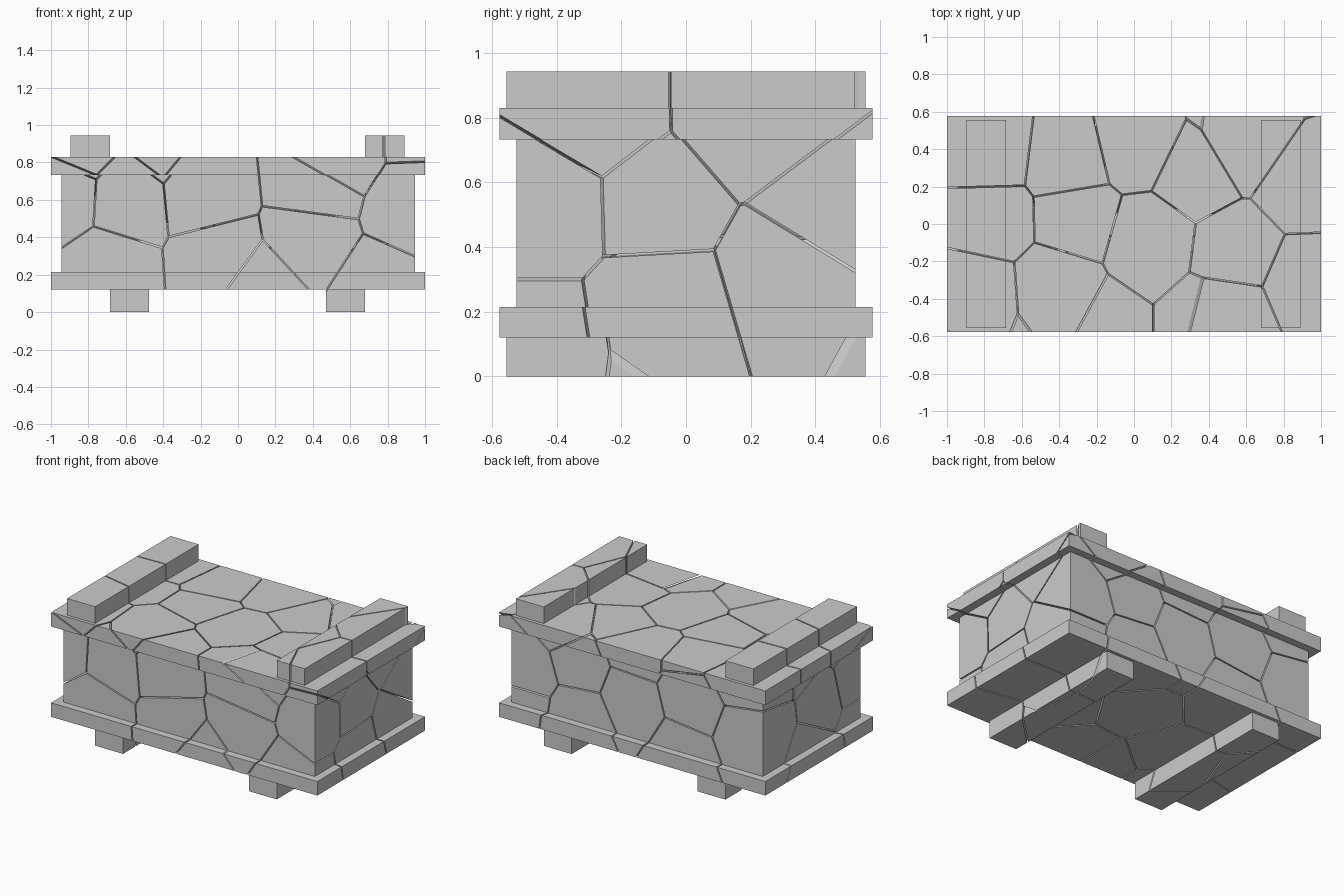
import bpy, bmesh
from mathutils import Vector

if "Cube" in bpy.data.objects:
    bpy.data.objects.remove(bpy.data.objects["Cube"])

GAP = 0.004  # half width of a crack

# Shatter centres, grouped by the face they sit behind
top = [(-.36, .33), (.02, .42), (.33, .27), (.08, -.08), (-.31, .03), (-.42, -.33),
       (.55, -.14), (.5, -.48), (.58, .42), (-.77, .38), (-.76, .02), (-.84, -.36),
       (.9, .2), (.92, -.3)]
front = [(-.93, .6), (-.6, .58), (-.18, .62), (-.7, .26), (-.1, .3), (.38, .38),
         (.42, .68), (.93, .55), (.75, .14), (.12, .14)]
back = [(.82, .5), (.45, .62), (.42, .26), (.04, .46), (-.4, .58), (-.36, .22), (-.82, .42)]
right = [(-.1, .56), (-.08, .2), (.33, .32)]
left = [(-.12, .5), (.05, .18)]
bottom = [(-.4, -.1), (.05, .1), (.45, -.15)]
seeds = [Vector((x, y, .82)) for x, y in top]
seeds += [Vector((x, -.46, z)) for x, z in front]
seeds += [Vector((x, .44, z)) for x, z in back]
seeds += [Vector((.82, y, z)) for y, z in right]
seeds += [Vector((-.82, y, z)) for y, z in left]
seeds += [Vector((x, y, .1)) for x, y in bottom]


def shattered_box(name, x0, x1, half_y, z0, z1):
    """A solid box split into convex chunks with thin cracks between them."""
    verts, faces = [], []
    for s in seeds:
        bm = bmesh.new()
        bmesh.ops.create_cube(bm, size=1)
        for v in bm.verts:
            v.co = Vector(((x0 + x1) / 2 + v.co.x * (x1 - x0), v.co.y * 2 * half_y,
                           (z0 + z1) / 2 + v.co.z * (z1 - z0)))
        others = sorted((o for o in seeds if o is not s), key=lambda o: (o - s).length)
        for o in others:
            n = (o - s).normalized()
            cut = bmesh.ops.bisect_plane(bm, geom=bm.verts[:] + bm.edges[:] + bm.faces[:],
                                         plane_co=(o + s) / 2 - n * GAP, plane_no=n,
                                         dist=1e-6, clear_outer=True)
            if not bm.faces:
                break
            rim = [e for e in bm.edges if e.is_boundary]
            if rim:
                bmesh.ops.holes_fill(bm, edges=rim, sides=0)
        if bm.faces:
            bmesh.ops.recalc_face_normals(bm, faces=bm.faces[:])
            bm.verts.index_update()
            base = len(verts)
            verts += [v.co.copy() for v in bm.verts]
            faces += [[base + v.index for v in f.verts] for f in bm.faces]
        bm.free()
    mesh = bpy.data.meshes.new(name)
    mesh.from_pydata(verts, [], faces)
    mesh.update()
    bpy.context.collection.objects.link(bpy.data.objects.new(name, mesh))


# Main body with lid and base slabs
shattered_box("crate_body", -.945, .945, .525, .215, .733)
shattered_box("lid_slab", -1, 1, .577, .733, .83)
shattered_box("base_slab", -1, 1, .577, .12, .215)

# Battens on the lid and skids under the base
shattered_box("left_lid_batten", -.895, -.685, .555, .83, .943)
shattered_box("right_lid_batten", .68, .89, .555, .83, .943)
shattered_box("left_skid", -.685, -.475, .555, 0, .12)
shattered_box("right_skid", .47, .68, .555, 0, .12)
